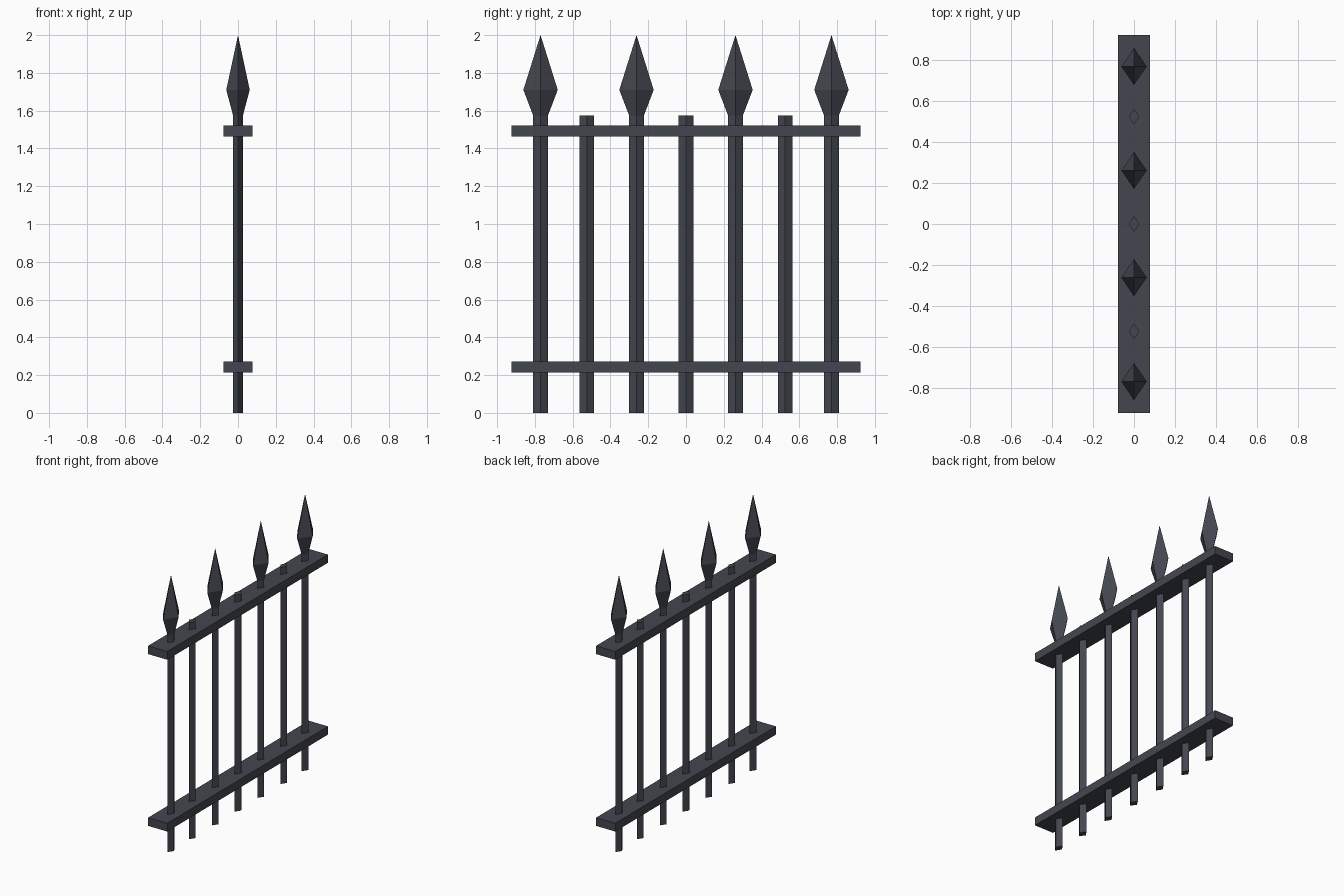
import bpy
import bmesh

cube = bpy.data.objects.get("Cube")
if cube:
    bpy.data.objects.remove(cube, do_unlink=True)

iron = bpy.data.materials.new("dark_iron")
iron.use_nodes = True
COLOUR = (0.056, 0.062, 0.078, 1)
iron.diffuse_color = COLOUR
iron.node_tree.nodes["Principled BSDF"].inputs["Base Color"].default_value = COLOUR


def add_object(name, bm, location):
    bmesh.ops.recalc_face_normals(bm, faces=bm.faces)
    mesh = bpy.data.meshes.new(name)
    bm.to_mesh(mesh)
    bm.free()
    mesh.materials.append(iron)
    obj = bpy.data.objects.new(name, mesh)
    obj.location = location
    bpy.context.collection.objects.link(obj)


def diamond_loft(name, y, sections, tip=None):
    """Stack diamond sections (half x, half y, z), closed by a cap or a point."""
    bm = bmesh.new()
    rings = [[bm.verts.new(p) for p in ((a, 0, z), (0, b, z), (-a, 0, z), (0, -b, z))]
             for a, b, z in sections]
    bm.faces.new(rings[0])
    for low, high in zip(rings, rings[1:]):
        for i in range(4):
            j = (i + 1) % 4
            bm.faces.new((low[i], low[j], high[j], high[i]))
    if tip is None:
        bm.faces.new(rings[-1])
    else:
        point = bm.verts.new((0, 0, tip))
        for i in range(4):
            bm.faces.new((rings[-1][i], rings[-1][(i + 1) % 4], point))
    add_object(name, bm, (0, y, 0))


def rail(name, z):
    bm = bmesh.new()
    bmesh.ops.create_cube(bm, size=1)
    bmesh.ops.scale(bm, vec=(0.154, 1.845, 0.06), verts=bm.verts)
    add_object(name, bm, (0, 0, z))


# Two flat rails
rail("lower_rail", 0.243)
rail("upper_rail", 1.492)

# Diamond pickets; the wider set carries spear heads
HX, HY, TOP = 0.026, 0.039, 1.574
for n, y in enumerate((-0.77, -0.525, -0.262, 0, 0.262, 0.525, 0.77)):
    diamond_loft(f"picket_{n + 1}", y, [(HX, HY, 0), (HX, HY, TOP)])
    if n % 2 == 0:
        diamond_loft(f"spear_head_{n // 2 + 1}", y,
                     [(HX, HY, TOP), (0.062, 0.091, 1.71)], tip=2)
